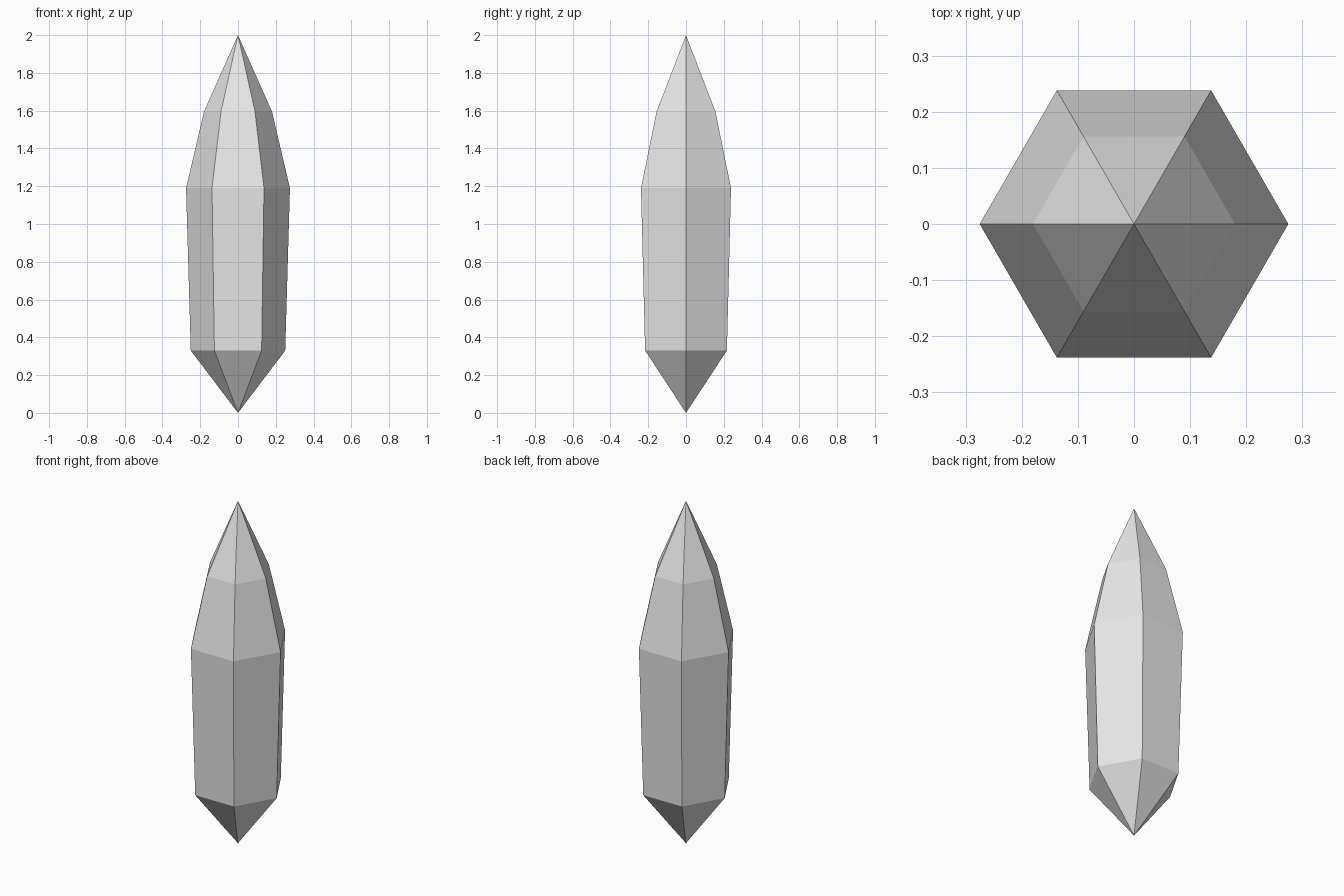
import bpy
import bmesh
from math import cos, sin, tau

cube = bpy.data.objects.get("Cube")
if cube:
    bpy.data.objects.remove(cube, do_unlink=True)

SIDES = 6
RINGS = [(0.25, 0.33), (0.275, 1.19), (0.18, 1.595)]  # radius, height

# Plain grey crystal material
grey = bpy.data.materials.new("crystal_grey")
grey.use_nodes = True
colour = (0.8, 0.8, 0.8, 1)
grey.diffuse_color = colour
grey.node_tree.nodes["Principled BSDF"].inputs["Base Color"].default_value = colour

# Stacked hexagonal rings, corners on the x axis
bm = bmesh.new()
rings = [[bm.verts.new((r * cos(tau * i / SIDES), r * sin(tau * i / SIDES), z))
          for i in range(SIDES)] for r, z in RINGS]
bottom = bm.verts.new((0, 0, 0))
top = bm.verts.new((0, 0, 2))

# Side facets and the two pointed ends
for i in range(SIDES):
    j = (i + 1) % SIDES
    bm.faces.new((bottom, rings[0][j], rings[0][i]))
    for low, high in zip(rings, rings[1:]):
        bm.faces.new((low[i], low[j], high[j], high[i]))
    bm.faces.new((rings[-1][i], rings[-1][j], top))
bmesh.ops.recalc_face_normals(bm, faces=bm.faces[:])

mesh = bpy.data.meshes.new("crystal")
bm.to_mesh(mesh)
bm.free()
mesh.materials.append(grey)
crystal = bpy.data.objects.new("crystal", mesh)
bpy.context.collection.objects.link(crystal)
